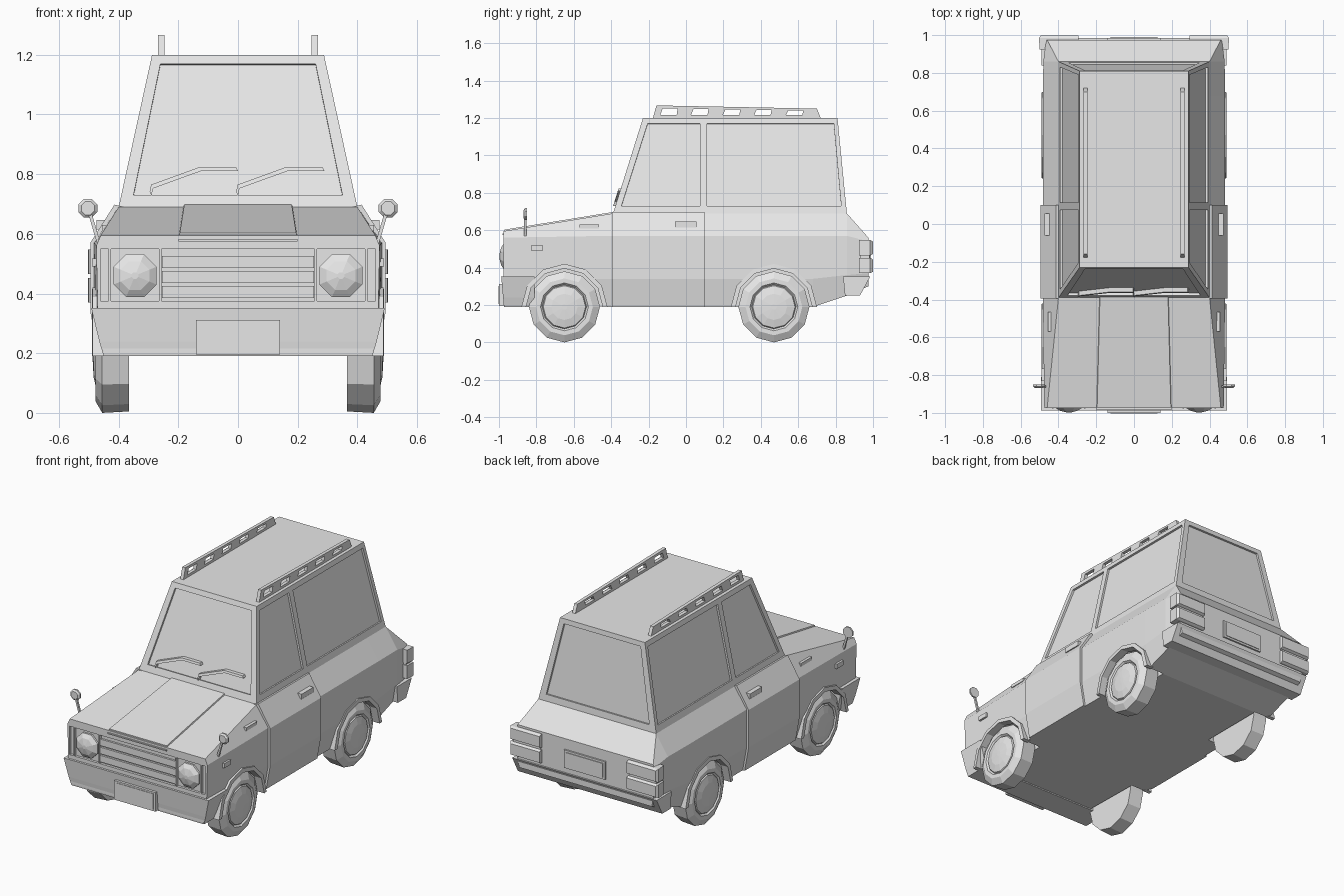
import bpy, bmesh
from math import sin, cos, pi
from mathutils import Vector

if "Cube" in bpy.data.objects:
    bpy.data.objects.remove(bpy.data.objects["Cube"])

paint = bpy.data.materials.new("light grey")
paint.use_nodes = True
GREY = (0.8, 0.8, 0.8, 1)
paint.diffuse_color = GREY
paint.node_tree.nodes["Principled BSDF"].inputs["Base Color"].default_value = GREY


def loft(name, rings):
    """Skin a list of equal-length rings and cap both ends."""
    bm = bmesh.new()
    rows = [[bm.verts.new(p) for p in ring] for ring in rings]
    n = len(rows[0])
    for a, b in zip(rows, rows[1:]):
        for i in range(n):
            j = (i + 1) % n
            bm.faces.new((a[i], a[j], b[j], b[i]))
    bm.faces.new(rows[0])
    bm.faces.new(rows[-1])
    bmesh.ops.recalc_face_normals(bm, faces=bm.faces)
    mesh = bpy.data.meshes.new(name)
    bm.to_mesh(mesh)
    bm.free()
    mesh.materials.append(paint)
    obj = bpy.data.objects.new(name, mesh)
    bpy.context.collection.objects.link(obj)
    return obj


def box(name, x0, x1, y0, y1, z0, z1):
    return loft(name, [[(x0, y, z0), (x1, y, z0), (x1, y, z1), (x0, y, z1)] for y in (y0, y1)])


def side_prism(name, poly, x0, x1):
    """Extrude a (y, z) outline along x."""
    return loft(name, [[(x, y, z) for y, z in poly] for x in (x0, x1)])


def disc(center, r, n, axis, turn=0.0):
    """Ring of n points around the x or y axis."""
    out = []
    for i in range(n):
        a = 2 * pi * i / n + turn
        u, v = r * cos(a), r * sin(a)
        out.append(Vector(center) + (Vector((0, u, v)) if axis == "x" else Vector((u, 0, v))))
    return out


def cut(obj, cutter):
    mod = obj.modifiers.new("cut", "BOOLEAN")
    mod.operation = "DIFFERENCE"
    mod.solver = "EXACT"
    mod.object = cutter
    bpy.context.view_layer.objects.active = obj
    bpy.ops.object.modifier_apply(modifier=mod.name)
    bpy.data.objects.remove(cutter)


def plate_cutter(quad, depth):
    """Slab straddling a planar quad, used to sink a panel."""
    q = [Vector(p) for p in quad]
    n = (q[1] - q[0]).cross(q[2] - q[0]).normalized() * depth
    return loft("cutter", [[p - n for p in q], [p + n for p in q]])


# Lower body: cross-sections given as y and half outline (x, z)
stations = [
    (-0.975, [(0.45, 0.2), (0.47, 0.34), (0.475, 0.56), (0.46, 0.595)]),
    (-0.39, [(0.455, 0.19), (0.482, 0.34), (0.482, 0.57), (0.40, 0.69)]),
    (0.68, [(0.455, 0.19), (0.482, 0.34), (0.482, 0.57), (0.40, 0.69)]),
    (0.86, [(0.455, 0.25), (0.48, 0.36), (0.48, 0.57), (0.40, 0.69)]),
    (0.975, [(0.45, 0.3), (0.465, 0.37), (0.465, 0.54), (0.46, 0.56)]),
]
body = loft("body", [[(x, y, z) for x, z in h] + [(-x, y, z) for x, z in reversed(h)]
                     for y, h in stations])
AXLES = (-0.65, 0.47)
for y in AXLES:
    for s in (-1, 1):
        cut(body, loft("cutter", [disc((s * x, y, 0.19), 0.212, 12, "x") for x in (0.35, 0.6)]))
# Grille recess
cut(body, box("cutter", -0.46, 0.46, -1.1, -0.96, 0.375, 0.55))

# Cabin with sunk windows
Z0, Z1 = 0.69, 1.2


def rect(hx, y0, y1, z):
    return [(-hx, y0, z), (hx, y0, z), (hx, y1, z), (-hx, y1, z)]


cabin = loft("cabin", [rect(0.40, -0.39, 0.86, Z0), rect(0.288, -0.23, 0.81, Z1)])


def slope(a, b, z):
    return a + (b - a) * (z - Z0) / (Z1 - Z0)


LO, HI = 0.73, 1.17
for a, b in ((-0.39, -0.23), (0.86, 0.81)):
    quad = [(x, slope(a, b, z), z) for x, z in ((-0.35, LO), (0.35, LO), (0.26, HI), (-0.26, HI))]
    cut(cabin, plate_cutter(quad, 0.012))
side_windows = (((-0.345, LO), (0.075, LO), (0.075, HI), (-0.205, HI)),
                ((0.113, LO), (0.83, LO), (0.79, HI), (0.113, HI)))
for s in (-1, 1):
    for win in side_windows:
        quad = [(s * slope(0.40, 0.288, z), y, z) for y, z in win]
        cut(cabin, plate_cutter(quad, 0.012))

# Raised bonnet centre
loft("bonnet_panel", [[(-w, y, z - 0.02), (w, y, z - 0.02), (w - 0.01, y, z + 0.008), (0.01 - w, y, z + 0.008)]
                      for y, w, z in ((-0.97, 0.205, 0.595), (-0.385, 0.19, 0.69))])
box("bonnet_lip", -0.2, 0.2, -0.982, -0.97, 0.575, 0.582)

# Grille slats and dividers
for z in (0.405, 0.455, 0.505):
    box("grille_slat", -0.255, 0.255, -0.972, -0.95, z - 0.02, z + 0.02)
for x in (-0.43, -0.26, 0.26, 0.43):
    box("grille_divider", x - 0.004, x + 0.004, -0.976, -0.95, 0.375, 0.55)

# Front bumper wraps round the corners
loft("front_bumper", [
    [(-w, -0.81, z), (-w, y, z), (w, y, z), (w, -0.81, z)]
    for w, y, z in ((0.45, -0.972, 0.19), (0.465, -0.978, 0.24), (0.492, -0.988, 0.352))])
box("front_plate", -0.14, 0.14, -1.0, -0.96, 0.195, 0.312)
box("front_plate_face", -0.125, 0.125, -1.003, -0.99, 0.205, 0.302)
box("rear_plate", -0.14, 0.14, 0.96, 0.985, 0.385, 0.495)
box("rear_plate_face", -0.125, 0.125, 0.97, 0.989, 0.397, 0.483)

# Rear bumper
side_prism("rear_bumper", [(0.84, 0.352), (0.985, 0.352), (0.93, 0.25), (0.85, 0.25)], -0.49, 0.49)

# Wipers lying on the windscreen
for x0 in (-0.29, 0.0):
    path = ((0, 0.728), (0.005, 0.752), (0.165, 0.81), (0.29, 0.81))
    pts = [(x0 + dx, slope(-0.39, -0.23, z), z) for dx, z in path]
    loft("wiper", [[(x + e, y + d, z + h) for e, d, h in
                    ((0, -0.012, 0), (0, 0.012, 0), (-0.006, 0.015, 0.013), (-0.006, -0.008, 0.013))]
                   for x, y, z in pts])

for s in (-1, 1):
    # Doors stand slightly proud of the body
    door = [(0.468, 0.19), (0.495, 0.34), (0.495, 0.57), (0.414, 0.698),
            (0.38, 0.69), (0.45, 0.56), (0.45, 0.34), (0.43, 0.19)]
    loft("door", [[(s * x, y, z) for x, z in door] for y in (-0.395, 0.1)])
    # Door handle and fender vent on the shoulder slope
    for name, y0, y1, x, z, h in (("door_handle", -0.06, 0.055, 0.465, 0.63, 0.016),
                                  ("fender_vent", -0.57, -0.465, 0.447, 0.62, 0.01)):
        box(name, s * (x - 0.03), s * (x + 0.009), y0, y1, z - h, z + h)
    box("side_lamp", s * 0.46, s * 0.489, -0.83, -0.765, 0.49, 0.518)

    # Headlight dome
    loft("headlight", [disc((s * 0.345, y, 0.46), r, 8, "y", pi / 8)
                       for y, r in ((-0.94, 0.078), (-0.972, 0.078), (-0.988, 0.052), (-0.998, 0.012))])

    # Tail lights: two stacked blocks around a backing
    box("tail_light_base", s * 0.3, s * 0.488, 0.93, 0.982, 0.37, 0.545)
    for z in (0.37, 0.465):
        loft("tail_light", [[(s * 0.295, y, z + i), (s * x, y, z + i),
                             (s * x, y, z + 0.082 - i), (s * 0.295, y, z + 0.082 - i)]
                            for y, x, i in ((0.925, 0.5, 0), (0.985, 0.503, 0), (0.999, 0.492, 0.008))])

    # Wing mirror on a leaning stalk
    loft("mirror_stalk", [[(s * x + dx, -0.86 + dy, z) for dx, dy in
                           ((-0.006, -0.006), (0.006, -0.006), (0.006, 0.006), (-0.006, 0.006))]
                          for x, z in ((0.467, 0.57), (0.495, 0.665))])
    loft("mirror", [disc((s * 0.503, y, 0.686), r, 8, "y", pi / 8)
                    for y, r in ((-0.868, 0.024), (-0.86, 0.034), (-0.85, 0.034))])

    # Roof rail with slots
    rail = side_prism("roof_rail", [(-0.178, 1.195), (0.722, 1.195), (0.7, 1.25), (-0.158, 1.267)],
                      s * 0.247, s * 0.268)
    for y in (-0.09, 0.075, 0.245, 0.412, 0.582):
        top = 1.25 - 0.016 * (y + 0.09)
        cut(rail, side_prism("cutter", [(y - 0.048, 1.215), (y + 0.04, 1.215),
                                        (y + 0.045, top), (y - 0.035, top)], s * 0.2, s * 0.3))

    for y in AXLES:
        # Wheel with chamfered tyre and domed hub
        profile = ((0.365, 0.185), (0.455, 0.19), (0.477, 0.152), (0.477, 0.128), (0.466, 0.118),
                   (0.474, 0.113), (0.484, 0.07), (0.487, 0.015))
        loft("wheel", [disc((s * x, y, 0.19), r, 12, "x", pi / 6) for x, r in profile])
        # Arch lip over the upper half of the opening
        arch = [(cos(pi * i / 6), sin(pi * i / 6)) for i in range(7)]
        loft("arch_lip", [[(s * x, y + r * c, 0.19 + r * k) for x, r in
                           ((0.44, 0.205), (0.49, 0.205), (0.488, 0.23), (0.44, 0.23))] for c, k in arch])
